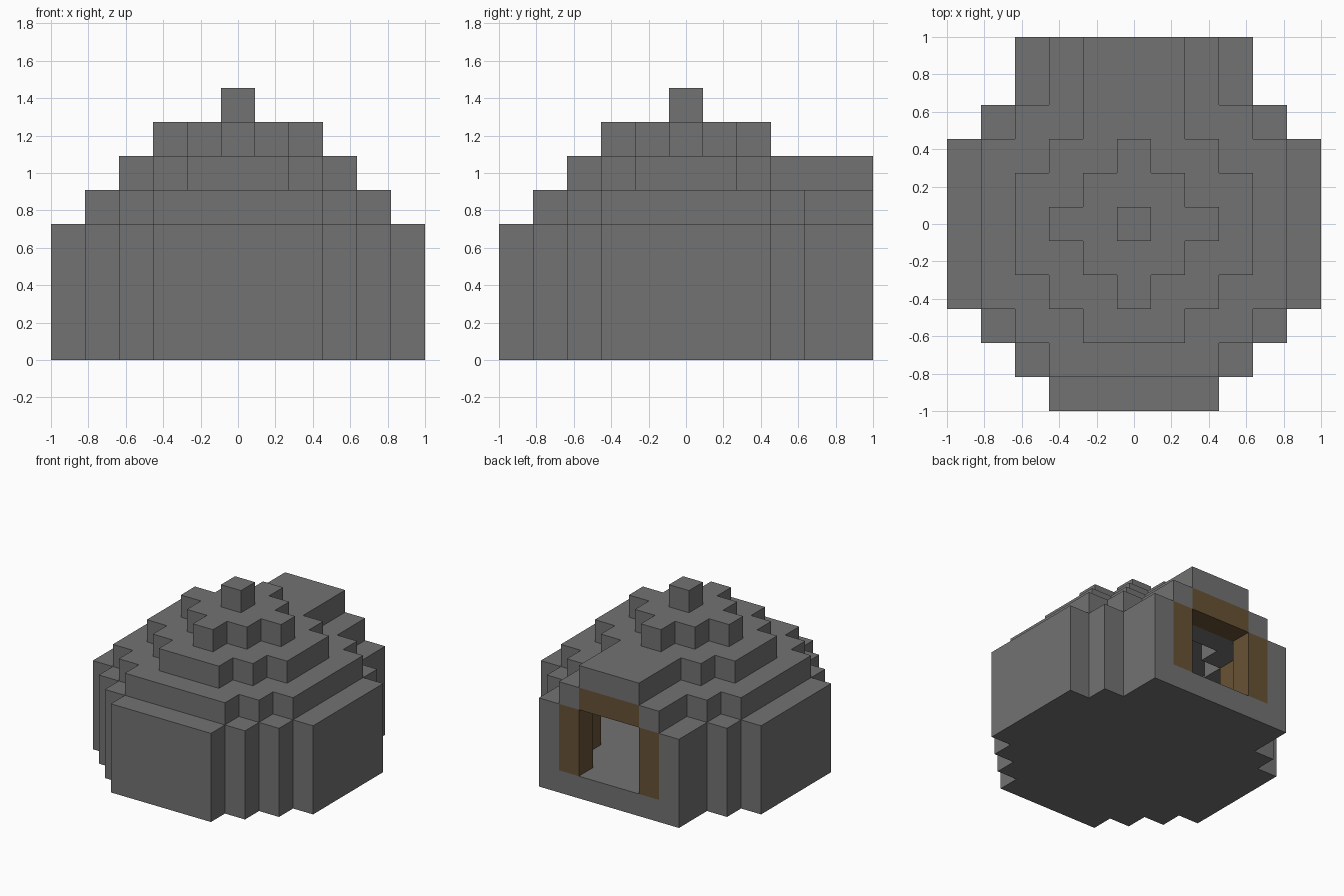
import bpy, bmesh, math
from mathutils import Vector

cube = bpy.data.objects.get("Cube")
if cube:
    bpy.data.objects.remove(cube, do_unlink=True)

UNIT = 2 / 11  # edge of one block


def material(name, color):
    m = bpy.data.materials.new(name)
    m.use_nodes = True
    m.diffuse_color = (*color, 1)
    bsdf = next(n for n in m.node_tree.nodes if n.type == 'BSDF_PRINCIPLED')
    bsdf.inputs["Base Color"].default_value = (*color, 1)
    return m


stone = material("stone grey", (0.17, 0.17, 0.17))
wood = material("wood brown", (0.138, 0.084, 0.036))


def box(x, y, z):
    """Block cells in inclusive ranges."""
    return {(i, j, k) for i in range(x[0], x[1] + 1)
            for j in range(y[0], y[1] + 1) for k in range(z[0], z[1] + 1)}


def disc(widths, level):
    """Stepped round layer: widths[d] is the half width at distance d from the middle row."""
    cells = set()
    for d, w in enumerate(widths):
        for j in (-d, d):
            cells |= box((-w, w), (j, j), (level, level))
    return cells


# Stepped dome, one rounded layer on another
BASE = (5, 5, 5, 4, 3, 2)
LAYERS = [BASE, BASE, BASE, BASE, (4, 4, 4, 3, 2), (3, 3, 2, 1), (2, 1, 0), (0,)]
dome = set()
for level, widths in enumerate(LAYERS):
    dome |= disc(widths, level)

# Room inside the shell, above a solid floor
STEPS = [(1, 0, 0), (-1, 0, 0), (0, 1, 0), (0, -1, 0), (0, 0, 1), (0, 0, -1)]
room = {c for c in dome if all(tuple(a + b for a, b in zip(c, s)) in dome for s in STEPS)}
doorway = box((-1, 1), (5, 5), (1, 3))

# Porch at the back, wooden door frame and inner posts
porch = box((-3, 3), (4, 5), (0, 3)) | box((-2, 2), (4, 5), (4, 4)) | box((-1, 1), (4, 5), (5, 5))
frame = box((-2, 2), (5, 5), (1, 3)) | box((-1, 1), (5, 5), (4, 4))
posts = box((-3, -3), (3, 3), (1, 3)) | box((3, 3), (3, 3), (1, 3))

frame -= doorway
room -= posts
floor = {c for c in dome | porch if c[2] == 0}
porch = porch - room - doorway - frame - floor
dome = dome - room - doorway - frame - porch - floor - posts
solid = dome | porch | frame | posts | floor


def build(name, cells, mat):
    """Make the exposed faces of the cells and merge the flat areas."""
    bm = bmesh.new()
    for c in sorted(cells):
        for s in STEPS:
            if tuple(a + b for a, b in zip(c, s)) in solid:
                continue
            n = Vector(s)
            u = Vector((s[1], s[2], s[0]))
            v = n.cross(u)
            mid = Vector(c) + Vector((0, 0, 0.5)) + n / 2
            corners = [mid - u / 2 - v / 2, mid + u / 2 - v / 2,
                       mid + u / 2 + v / 2, mid - u / 2 + v / 2]
            bm.faces.new([bm.verts.new(p * UNIT) for p in corners])
    bmesh.ops.remove_doubles(bm, verts=bm.verts, dist=UNIT / 100)
    bmesh.ops.dissolve_limit(bm, angle_limit=math.radians(1), verts=bm.verts, edges=bm.edges)
    mesh = bpy.data.meshes.new(name)
    bm.to_mesh(mesh)
    bm.free()
    mesh.materials.append(mat)
    bpy.context.collection.objects.link(bpy.data.objects.new(name, mesh))


build("dome", dome, stone)
build("porch", porch, stone)
build("floor", floor, stone)
build("door_frame", frame, wood)
build("inner_posts", posts, wood)
